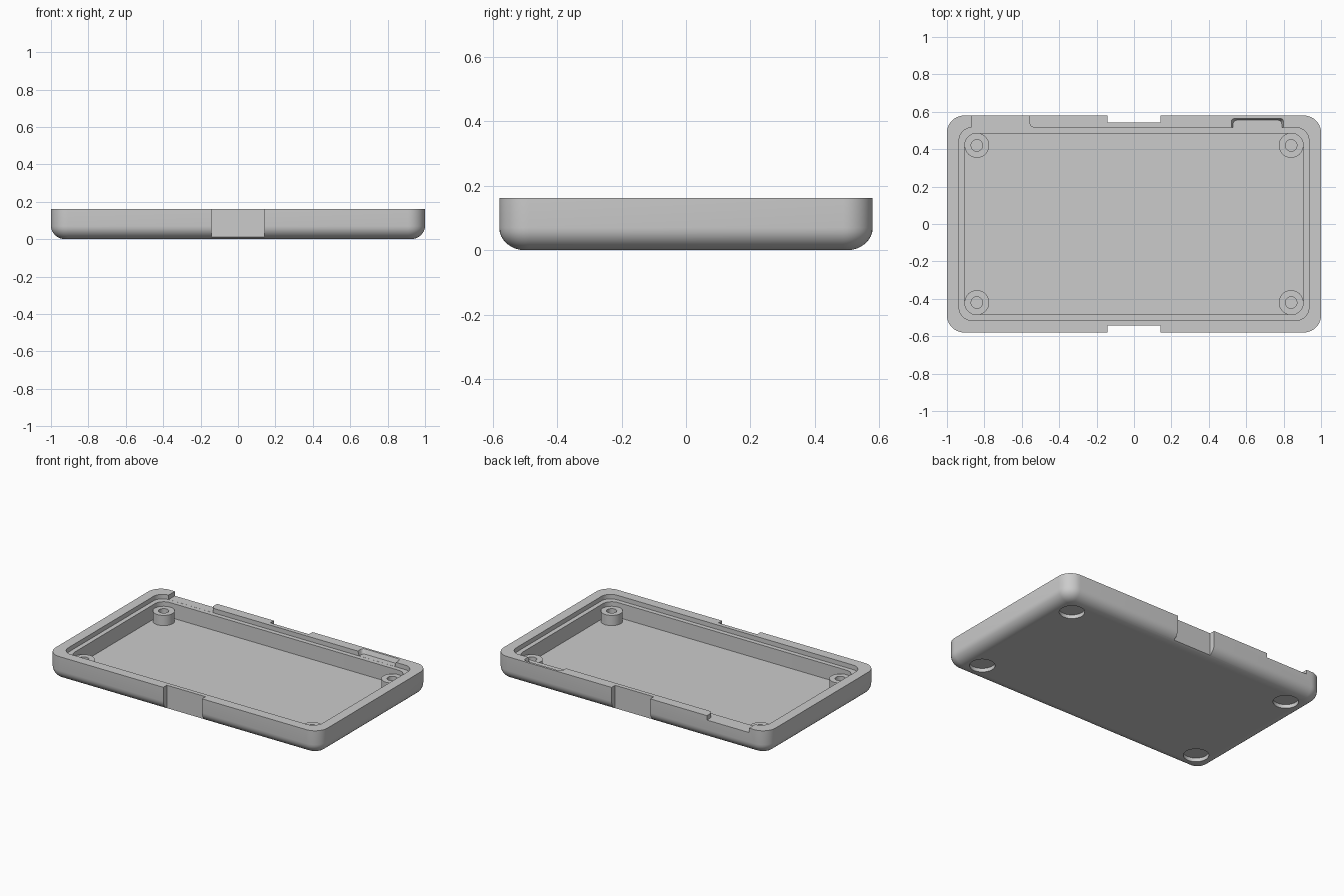
import bpy, bmesh, math
from mathutils import Vector

if "Cube" in bpy.data.objects:
    bpy.data.objects.remove(bpy.data.objects["Cube"], do_unlink=True)

HX, HY, TOP = 1.0, 0.58, 0.163
STEP_Z, FLOOR_Z, BOSS_Z = 0.133, 0.035, 0.103
BOSS_X, BOSS_Y = 0.84, 0.42

grey = bpy.data.materials.new("light grey plastic")
grey.use_nodes = True
grey.diffuse_color = (0.6, 0.6, 0.6, 1)
grey.node_tree.nodes["Principled BSDF"].inputs["Base Color"].default_value = (0.6, 0.6, 0.6, 1)


def arc(cx, cy, r, a0, a1, n=10):
    angles = [math.radians(a0 + (a1 - a0) * i / n) for i in range(n + 1)]
    return [(cx + r * math.cos(a), cy + r * math.sin(a)) for a in angles]


def rounded_rect(hx, hy, r):
    pts = []
    for sx, sy, a in ((1, 1, 0), (-1, 1, 90), (-1, -1, 180), (1, -1, 270)):
        pts += arc(sx * (hx - r), sy * (hy - r), r, a, a + 90)
    return pts


def loft(name, rings):
    """Closed solid through a list of (outline, height) rings."""
    bm = bmesh.new()
    loops = [[bm.verts.new((x, y, z)) for x, y in pts] for pts, z in rings]
    for a, b in zip(loops, loops[1:]):
        for i in range(len(a)):
            j = (i + 1) % len(a)
            bm.faces.new((a[i], a[j], b[j], b[i]))
    bm.faces.new(list(reversed(loops[0])))
    bm.faces.new(loops[-1])
    bmesh.ops.recalc_face_normals(bm, faces=bm.faces)
    mesh = bpy.data.meshes.new(name)
    bm.to_mesh(mesh)
    bm.free()
    mesh.materials.append(grey)
    obj = bpy.data.objects.new(name, mesh)
    bpy.context.collection.objects.link(obj)
    return obj


def activate(obj):
    bpy.ops.object.select_all(action="DESELECT")
    obj.select_set(True)
    bpy.context.view_layer.objects.active = obj


def cut(target, cutter):
    activate(target)
    mod = target.modifiers.new("cut", "BOOLEAN")
    mod.operation, mod.solver, mod.object = "DIFFERENCE", "EXACT", cutter
    bpy.ops.object.modifier_apply(modifier=mod.name)
    bpy.data.objects.remove(cutter, do_unlink=True)


def box(name, x0, x1, y0, y1, z0, z1):
    pts = [(x0, y0), (x1, y0), (x1, y1), (x0, y1)]
    return loft(name, [(pts, z0), (pts, z1)])


def circle(cx, cy, r):
    return arc(cx, cy, r, 0, 360, 40)[:-1]


# Tray shell: rounded underside, wall, lid ledge, cavity
rings = []
for i in range(9):
    t = math.radians(90 * i / 8)
    inset = 0.08 * (1 - math.sin(t))
    rings.append((rounded_rect(HX - inset, HY - inset, 0.092 - inset), 0.07 * (1 - math.cos(t))))
rings += [
    (rounded_rect(HX, HY, 0.092), TOP),
    (rounded_rect(0.935, 0.515, 0.068), TOP),
    (rounded_rect(0.935, 0.515, 0.068), STEP_Z),
    (rounded_rect(0.905, 0.485, 0.065), STEP_Z),
    (rounded_rect(0.905, 0.485, 0.065), FLOOR_Z),
]
tray = loft("tray", rings)

# Grip notches in the front and back walls
for s in (-1, 1):
    y0, y1 = sorted((s * 0.543, s * 0.7))
    cut(tray, box("notch_cutter", -0.143, 0.141, y0, y1, -0.1, 0.3))

# Rim opening at the back, with one rounded end
opening = [(-0.87, 0.505), (-0.53, 0.505)] + arc(-0.53, 0.545, 0.03, 270, 180, 6) + [(-0.56, 0.7), (-0.87, 0.7)]
cut(tray, loft("opening_cutter", [(opening, STEP_Z + 0.0005), (opening, 0.3)]))


# Latch pocket with sloping sides
def pocket(grow):
    x0, x1, y1, r = 0.53 - grow, 0.79 + grow, 0.555 + grow, 0.02
    return ([(x0, 0.505), (x1, 0.505)] + arc(x1 - r, y1 - r, r, 0, 90, 6)
            + arc(x0 + r, y1 - r, r, 90, 180, 6))


cut(tray, loft("pocket_cutter", [(pocket(0), STEP_Z + 0.0005), (pocket(0.01), TOP), (pocket(0.01), 0.3)]))

# Foot recesses below and screw bosses above, at each corner
for side, sx in (("left", 1), ("right", -1)):
    for end, sy in (("front", -1), ("back", 1)):
        x, y = sx * BOSS_X, sy * BOSS_Y
        foot = circle(x, y, 0.077)
        cut(tray, loft("foot_cutter", [(foot, -0.1), (foot, 0.025)]))
        outer, hole = circle(x, y, 0.066), circle(x, y, 0.031)
        boss = loft(f"{end}_{side}_screw_boss",
                    [(outer, FLOOR_Z - 0.003), (outer, BOSS_Z), (hole, BOSS_Z), (hole, 0.045)])
        activate(boss)
        bpy.ops.object.shade_smooth_by_angle(angle=math.radians(30))

activate(tray)
bpy.ops.object.shade_smooth_by_angle(angle=math.radians(30))
